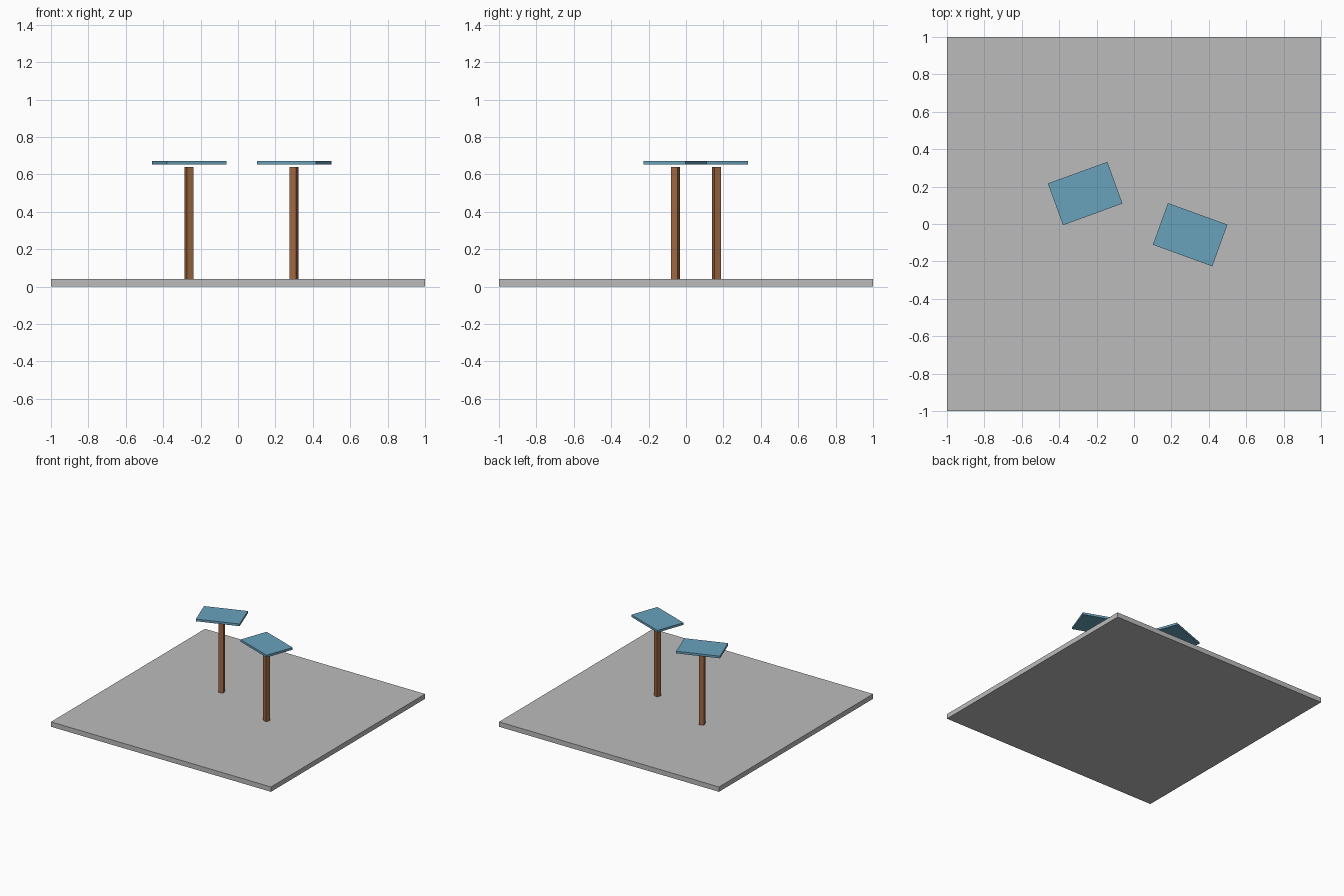
import bpy
from math import radians

cube = bpy.data.objects.get("Cube")
if cube:
    bpy.data.objects.remove(cube, do_unlink=True)


def make_material(name, rgb):
    mat = bpy.data.materials.new(name)
    mat.use_nodes = True
    color = (*rgb, 1.0)
    mat.diffuse_color = color
    mat.node_tree.nodes["Principled BSDF"].inputs["Base Color"].default_value = color
    return mat


def box(name, size, center, turn, mat):
    bpy.ops.mesh.primitive_cube_add(size=1, location=center, rotation=(0, 0, radians(turn)))
    obj = bpy.context.object
    obj.name = name
    obj.scale = size
    bpy.ops.object.transform_apply(location=False, rotation=False, scale=True)
    obj.data.materials.append(mat)
    return obj


grey = make_material("ground grey", (0.5, 0.5, 0.5))
brown = make_material("post brown", (0.34, 0.135, 0.052))
blue = make_material("panel blue", (0.14, 0.36, 0.5))

# Ground slab
box("ground_slab", (2, 2, 0.04), (0, 0, 0.02), 0, grey)

# Two posts, each with a flat panel floating just above its top
for side, x, y, turn in (("right", -0.261, 0.163, 20), ("left", 0.3, -0.057, -20)):
    box(side + "_post", (0.038, 0.038, 0.6), (x, y, 0.34), turn, brown)
    box(side + "_panel", (0.338, 0.237, 0.018), (x, y, 0.662), turn, blue)
